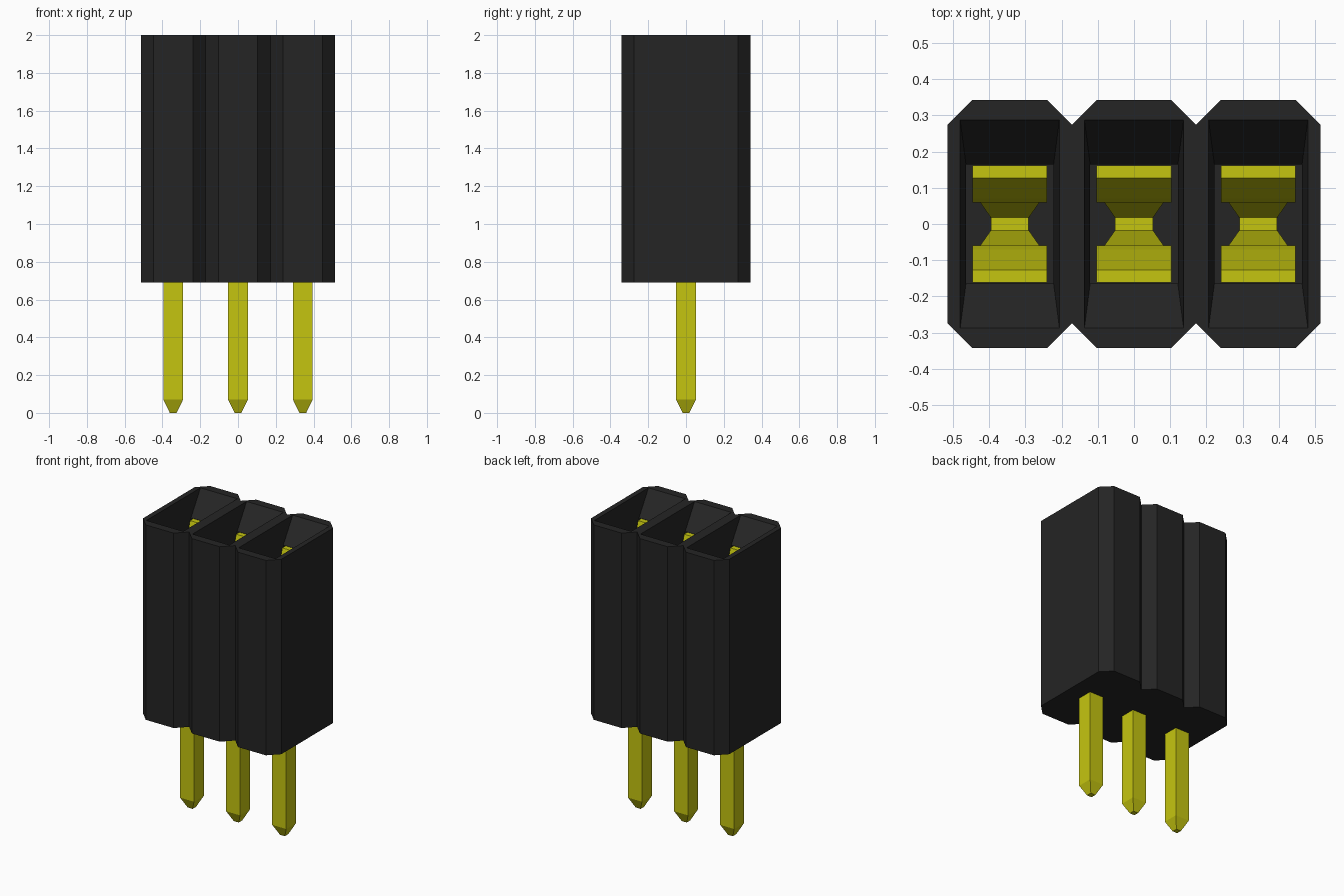
import bpy
import bmesh

default = bpy.data.objects.get("Cube")
if default:
    bpy.data.objects.remove(default, do_unlink=True)

PITCH = 0.343
HALF = PITCH / 2
CELLS = [("right", -PITCH), ("middle", 0.0), ("left", PITCH)]


def make_material(name, color):
    mat = bpy.data.materials.new(name)
    mat.use_nodes = True
    mat.diffuse_color = color
    mat.node_tree.nodes["Principled BSDF"].inputs["Base Color"].default_value = color
    return mat


black = make_material("black plastic", (0.018, 0.018, 0.018, 1))
yellow = make_material("yellow metal", (0.56, 0.56, 0.005, 1))


def finish(name, bm, mat):
    bmesh.ops.remove_doubles(bm, verts=bm.verts, dist=0.0005)
    bmesh.ops.recalc_face_normals(bm, faces=bm.faces)
    mesh = bpy.data.meshes.new(name)
    bm.to_mesh(mesh)
    bm.free()
    mesh.materials.append(mat)
    obj = bpy.data.objects.new(name, mesh)
    bpy.context.collection.objects.link(obj)
    return obj


def ring(bm, cx, hx, hy, z, cut=0.0):
    """Rectangle with cut corners; always eight points so rings can be joined."""
    points = [(hx, -hy + cut), (hx, hy - cut), (hx - cut, hy), (-hx + cut, hy),
              (-hx, hy - cut), (-hx, -hy + cut), (-hx + cut, -hy), (hx - cut, -hy)]
    return [bm.verts.new((cx + x, y, z)) for x, y in points]


def loft(bm, rings):
    """Skin a stack of rings and cap both ends."""
    for a, b in zip(rings, rings[1:]):
        for i in range(len(a)):
            j = (i + 1) % len(a)
            bm.faces.new((a[i], a[j], b[j], b[i]))
    bm.faces.new(rings[0])
    bm.faces.new(rings[-1])


# Housing: three joined cells, each with a funnel mouth and a deep socket
bm = bmesh.new()
for _, cx in CELLS:
    loft(bm, [
        ring(bm, cx, HALF, 0.342, 0.69, 0.068),
        ring(bm, cx, HALF, 0.342, 2.0, 0.068),
        ring(bm, cx, 0.137, 0.287, 2.0),
        ring(bm, cx, 0.121, 0.164, 1.85),
        ring(bm, cx, 0.121, 0.164, 0.85),
    ])
# Drop the hidden walls between neighbouring cells
inner = [f for f in bm.faces
         if all(abs(abs(v.co.x) - HALF) < 0.001 for v in f.verts)]
bmesh.ops.delete(bm, geom=inner, context='FACES')
finish("housing", bm, black)

# Inner side of a spring leaf: distance from centre, height, half width
LEAF = [(0.017, 0.85, 0.052), (0.06, 1.15, 0.082), (0.085, 1.35, 0.103),
        (0.06, 1.60, 0.103), (0.07, 1.65, 0.103), (0.127, 1.85, 0.103)]
THICK = 0.035

for side, cx in CELLS:
    # Square pin with a tapered tip
    bm = bmesh.new()
    loft(bm, [ring(bm, cx, 0.018, 0.018, 0), ring(bm, cx, 0.052, 0.052, 0.07),
              ring(bm, cx, 0.052, 0.052, 0.86)])
    finish(side + "_pin", bm, yellow)

    # Pair of bent spring leaves facing each other
    bm = bmesh.new()
    for s in (-1, 1):
        loft(bm, [[bm.verts.new((cx + x, s * y, z)) for x, y in
                   ((-w, d), (w, d), (w, d + THICK), (-w, d + THICK))]
                  for d, z, w in LEAF])
    finish(side + "_spring_contact", bm, yellow)
